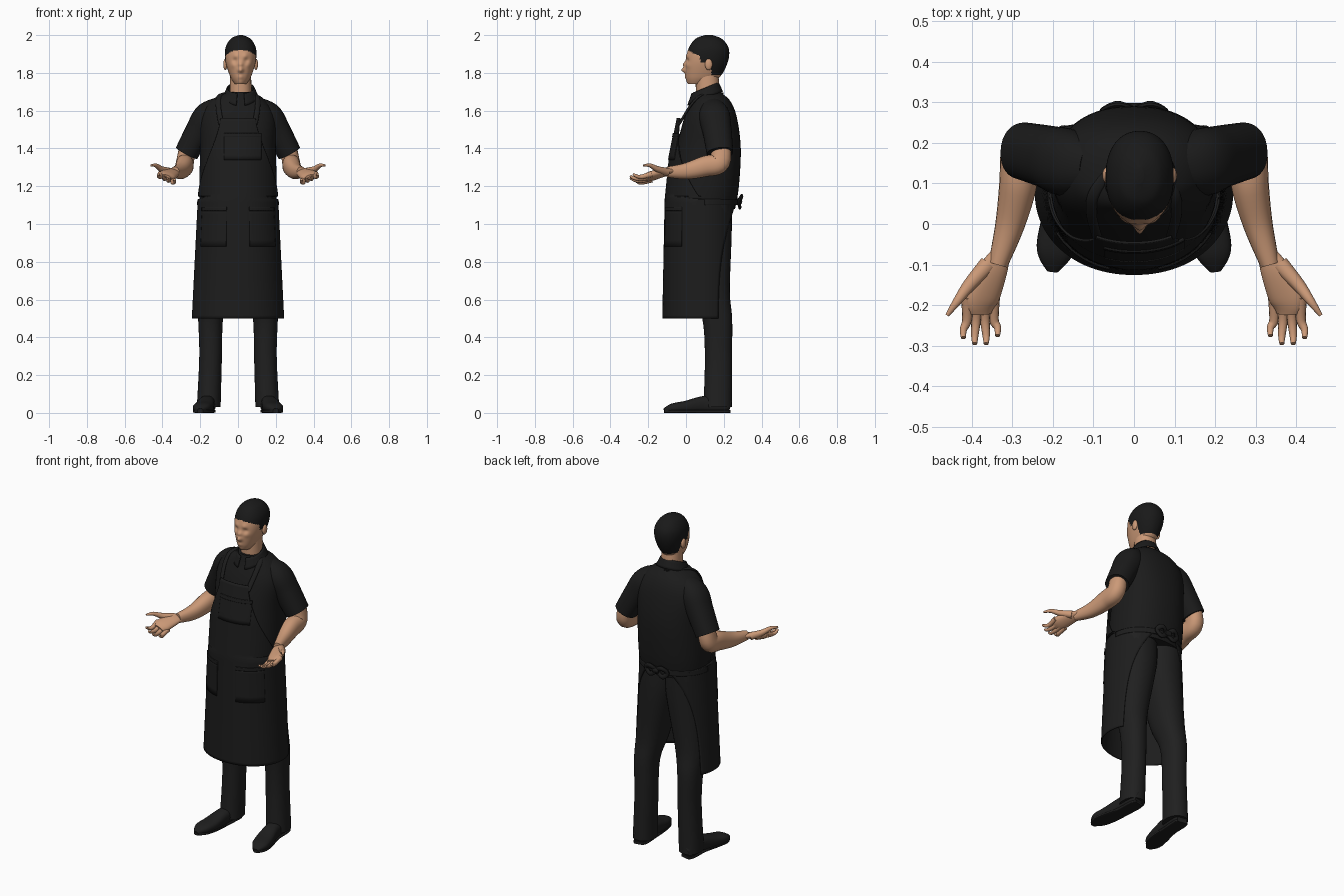
import bpy
import bmesh
from math import sin, cos, pi, exp, radians, copysign
from mathutils import Vector, Matrix

default_cube = bpy.data.objects.get("Cube")
if default_cube:
    bpy.data.objects.remove(default_cube, do_unlink=True)


def material(name, red, green, blue):
    mat = bpy.data.materials.new(name)
    mat.use_nodes = True
    colour = (red, green, blue, 1)
    mat.diffuse_color = colour
    shader = mat.node_tree.nodes["Principled BSDF"]
    shader.inputs["Base Color"].default_value = colour
    shader.inputs["Roughness"].default_value = .8
    return mat


def dark_material(name, grey):
    return material(name, grey, grey, grey)


SKIN = material("warm skin", .6, .32, .185)
HAIR = dark_material("black hair", .01)
SHIRT = dark_material("black shirt cloth", .011)
APRON = dark_material("black apron cloth", .012)
TROUSERS = dark_material("charcoal trouser cloth", .014)
LEATHER = dark_material("black shoe leather", .013)


def finish(name, bm, mat):
    bmesh.ops.recalc_face_normals(bm, faces=bm.faces)
    mesh = bpy.data.meshes.new(name)
    bm.to_mesh(mesh)
    bm.free()
    mesh.materials.append(mat)
    obj = bpy.data.objects.new(name, mesh)
    bpy.context.collection.objects.link(obj)
    bpy.ops.object.select_all(action="DESELECT")
    obj.select_set(True)
    bpy.context.view_layer.objects.active = obj
    bpy.ops.object.shade_smooth_by_angle(angle=radians(45))
    return obj


def skin_rows(name, rows, mat, closed):
    """Join rows of points into a surface; closed rows also get end caps."""
    bm = bmesh.new()
    grid = [[bm.verts.new(point) for point in row] for row in rows]
    count = len(rows[0])
    for low, high in zip(grid, grid[1:]):
        for i in range(count if closed else count - 1):
            j = (i + 1) % count
            bm.faces.new((low[i], low[j], high[j], high[i]))
    if closed:
        bm.faces.new(grid[0])
        bm.faces.new(grid[-1])
    return finish(name, bm, mat)


def smooth_keys(keys, steps):
    """Run a smooth spline through key tuples of any length."""
    keys = [Vector(key) for key in keys]
    out = []
    for i in range(len(keys) - 1):
        before, start = keys[max(i - 1, 0)], keys[i]
        end, after = keys[i + 1], keys[min(i + 2, len(keys) - 1)]
        for step in range(steps):
            t = step / steps
            leave, arrive = (end - before) / 2, (after - start) / 2
            ease = t * t * (3 - 2 * t)
            out.append(start * (1 - ease) + end * ease
                       + leave * (t * (1 - t) ** 2) - arrive * (t * t * (1 - t)))
    return out + [keys[-1]]


def rounded(angle, power):
    """Unit rounded outline, starting at the front (-y)."""
    s, c = sin(angle), cos(angle)
    return copysign(abs(s) ** (2 / power), s), -copysign(abs(c) ** (2 / power), c)


def taper(path, start, end):
    """Add an evenly changing radius to the points of a path."""
    last = len(path) - 1
    return [(*point, start + (end - start) * i / last) for i, point in enumerate(path)]


def tube(name, keys, mat, side=1, ratio=1, level=False, ref=(0, 0, 1), seg=24, steps=6, power=2.2):
    """Loft through keys (x, y, z, half width[, half depth]); level keeps rings horizontal."""
    points = smooth_keys(keys, steps)
    for p in points:
        p[0] *= side
    rows = []
    for i, p in enumerate(points):
        centre = Vector(p[:3])
        width = p[3]
        depth = p[4] if len(p) > 4 else width * ratio
        across, out = Vector((1, 0, 0)), Vector((0, 1, 0))
        if not level:
            ahead, behind = points[min(i + 1, len(points) - 1)], points[max(i - 1, 0)]
            tangent = Vector(ahead[:3]) - Vector(behind[:3])
            across = tangent.cross(Vector(ref)).normalized()
            out = across.cross(tangent).normalized()
        ring = [rounded(2 * pi * k / seg, power) for k in range(seg)]
        rows.append([centre + across * u * width + out * v * depth for u, v in ring])
    return skin_rows(name, rows, mat, True)


def sheet(name, point, across, up, mat):
    """Thin cloth from a function of two parameters."""
    rows = [[point(i / across, j / up) for i in range(across + 1)] for j in range(up + 1)]
    obj = skin_rows(name, rows, mat, False)
    cloth = obj.modifiers.new("cloth thickness", "SOLIDIFY")
    cloth.thickness = .006
    cloth.offset = 0
    return obj


# Head, with the face shaped by soft bumps
MIDDLE = .014
head = tube("head", [(MIDDLE, .06, 1.74, .03, .045), (MIDDLE, .09, 1.78, .055, .09),
                     (MIDDLE, .11, 1.86, .08, .112), (MIDDLE, .12, 1.93, .081, .106),
                     (MIDDLE, .12, 1.98, .053, .07), (MIDDLE, .12, 2, .01, .02)],
            SKIN, level=True, seg=96, steps=15)
nose_tip, nose_bridge, lips, chin = (0, 1.815, .022), (0, 1.845, .013), (0, 1.778, .006), (0, 1.75, .005)
bumps = [nose_tip, nose_bridge, lips, chin]
for s in (-1, 1):
    eye_socket, brow, cheek = (s * .03, 1.865, -.009), (s * .025, 1.89, .005), (s * .04, 1.84, .004)
    bumps += [eye_socket, brow, cheek]
for v in head.data.vertices:
    if v.co.y < .08:
        v.co.y -= sum(amount * exp(-((v.co.x - MIDDLE - x) ** 2 + (v.co.z - z) ** 2) / .014 ** 2)
                      for x, z, amount in bumps)

# Short hair: faces above the hairline, sideburns and nape
head.data.materials.append(HAIR)
for face in head.data.polygons:
    x, y, z = face.center
    hairline = 1.79 if y > .135 else 1.855 if y > .075 else 1.925 - max(y, 0) / 2
    face.material_index = int(z > hairline)

tube("neck", taper([(MIDDLE, .12, 1.64), (MIDDLE, .11, 1.8)], .06, .055), SKIN, ratio=1.1, level=True)

# Shirt body and collar
tube("shirt_body", [(0, .09, 1.08, .2, .17), (0, .1, 1.2, .205, .18), (0, .12, 1.4, .2, .17),
                    (0, .13, 1.56, .2, .14), (0, .13, 1.65, .15, .105), (MIDDLE, .11, 1.7, .065, .07)],
     SHIRT, level=True, seg=48, power=2.3)


def collar_point(u, v):
    angle = radians(14 + 332 * u)
    front = cos(angle)
    x, y = rounded(angle, 2)
    flare = .07 * (1 + v / 3)
    return MIDDLE + x * flare, .1 + y * flare, 1.72 - .03 * front - v * (.05 + .015 * max(front, 0) ** 3)


sheet("shirt_collar", collar_point, 40, 4, SHIRT)


# Apron: one wrapped sheet, open at the back, narrowing to the bib
HEM, WAIST, BIB_TOP = .5, 1.13, 1.56


def apron_point(z, angle, lift):
    rise, drop = max(z - WAIST, 0), max(WAIST - z, 0)
    x, y = rounded(radians(angle), 2.1)
    width = .21 + drop / 20 + lift
    depth = .19 + drop / 50 - max(z - 1.35, 0) / 10 + lift
    return x * width, .08 + rise / 10 + y * depth, z


def apron_sweep(z):
    """Angle from the front to the apron's edge."""
    if z < WAIST:
        return 115 + 50 * (z / WAIST) ** 6
    return 25 + 65 * ((BIB_TOP - z) / (BIB_TOP - WAIST)) ** 1.5


def apron_patch(name, bottom, top, start, end, lift):
    """A plate that follows the apron's surface."""
    def point(u, v):
        return apron_point(bottom + (top - bottom) * v, start + (end - start) * u, lift)
    sheet(name, point, 32, 6, APRON)


def pocket(name, bottom, top, start, end):
    apron_patch(name, bottom, top, start, end, .003)
    apron_patch(name + "_hem", top - .02, top, start, end, .005)


def whole_apron(u, v):
    z = HEM + (BIB_TOP - HEM) * v
    return apron_point(z, apron_sweep(z) * (2 * u - 1), 0)


sheet("apron", whole_apron, 64, 64, APRON)
pocket("chest_pocket", 1.34, 1.48, -19, 34)
apron_patch("waist_tie", WAIST - .03, WAIST, 95, 265, .003)
knot = (0, .28, 1.12)
tube("bow_knot", taper([(-.02, .28, 1.12), knot, (.02, .28, 1.12)], .018, .018), APRON, seg=12)

FINGERS = {"little": -.275, "ring": -.295, "middle": -.295, "index": -.28}
for s, word in ((-1, "right_"), (1, "left_")):
    pocket(word + "skirt_pocket", .88, 1.09, s * 15, s * 60)

    # Neck strap over the shoulder, and the bow at the back of the waist
    strap = [(.09, -.035, 1.53), (.105, .03, 1.635), (.09, .09, 1.685), (0, .19, 1.69)]
    tube(word + "neck_strap", taper(strap, .014, .014), APRON, s, .4, ref=(s * .3, -.6, .8), seg=12)
    loop = [knot, (.04, .295, 1.145), (.07, .28, 1.12), (.04, .285, 1.09), knot]
    tube(word + "bow_loop", taper(loop, .014, .014), APRON, s, .6, ref=(0, 1, 0), seg=10)

    # Sleeve and bent arm
    sleeve = [(.1, .14, 1.62, .055), (.16, .15, 1.57, .075), (.21, .165, 1.49, .07), (.272, .18, 1.375, .064)]
    tube(word + "sleeve", sleeve, SHIRT, s, 1.1, ref=(0, 1, 0), seg=32)
    arm = [(.26, .18, 1.45, .05), (.28, .18, 1.33, .055), (.285, .1, 1.305, .055),
           (.305, 0, 1.28, .043), (.335, -.1, 1.275, .028)]
    tube(word + "arm", arm, SKIN, s, .85, ref=(1, 0, 0))

    # Open hand, palm up
    palm = [(.32, -.06, 1.275, .02), (.345, -.11, 1.272, .036), (.375, -.18, 1.255, .045), (.38, -.22, 1.245, .03)]
    tube(word + "palm", palm, SKIN, s, .5, ref=(-.4 * s, 0, 1))
    thumb = [(.36, -.1, 1.275), (.405, -.15, 1.29), (.435, -.19, 1.31), (.46, -.225, 1.31)]
    tube(word + "thumb", taper(thumb, .022, .005), SKIN, s, seg=12)
    for i, (finger, tip) in enumerate(FINGERS.items()):
        x, z = .345 + .022 * i, 1.235 + .01 * i
        end = x + .006 * (i - 1.5)
        joints = [(x, -.18, z), (x, -.235, z - .015), (end, tip + .02, z - .012), (end, tip, z)]
        tube(word + finger + "_finger", taper(joints, .015, .006), SKIN, s, seg=12)

    # Trouser leg
    leg = [(.09, .11, 1.12, .11), (.09, .11, .95, .11), (.13, .13, .65, .085),
           (.145, .165, .5, .066), (.145, .172, .3, .06), (.155, .168, .03, .063)]
    tube(word + "trouser_leg", leg, TROUSERS, s, 1.2, level=True, seg=32)

    # Shoe resting on the ground: its half height equals its centre height
    shoe = [(.155, .23, .035, .03), (.16, .2, .042, .042), (.165, .1, .045, .042),
            (.18, 0, .032, .05), (.195, -.07, .025, .045), (.2, -.115, .012, .015)]
    tube(word + "shoe", [(x, y, z, width, z) for x, y, z, width in shoe], LEATHER, s, power=2.6)
    sole = .008
    tube(word + "shoe_sole", [(x, y, sole, width, sole) for x, y, z, width in shoe], LEATHER, s, power=5)

    # Ear
    bm = bmesh.new()
    place, size = Vector((MIDDLE + s * .081, .12, 1.845)), Vector((.011, .02, .03))
    bmesh.ops.create_uvsphere(bm, u_segments=16, v_segments=12, radius=1,
                              matrix=Matrix.LocRotScale(place, None, size))
    finish(word + "ear", bm, SKIN)
